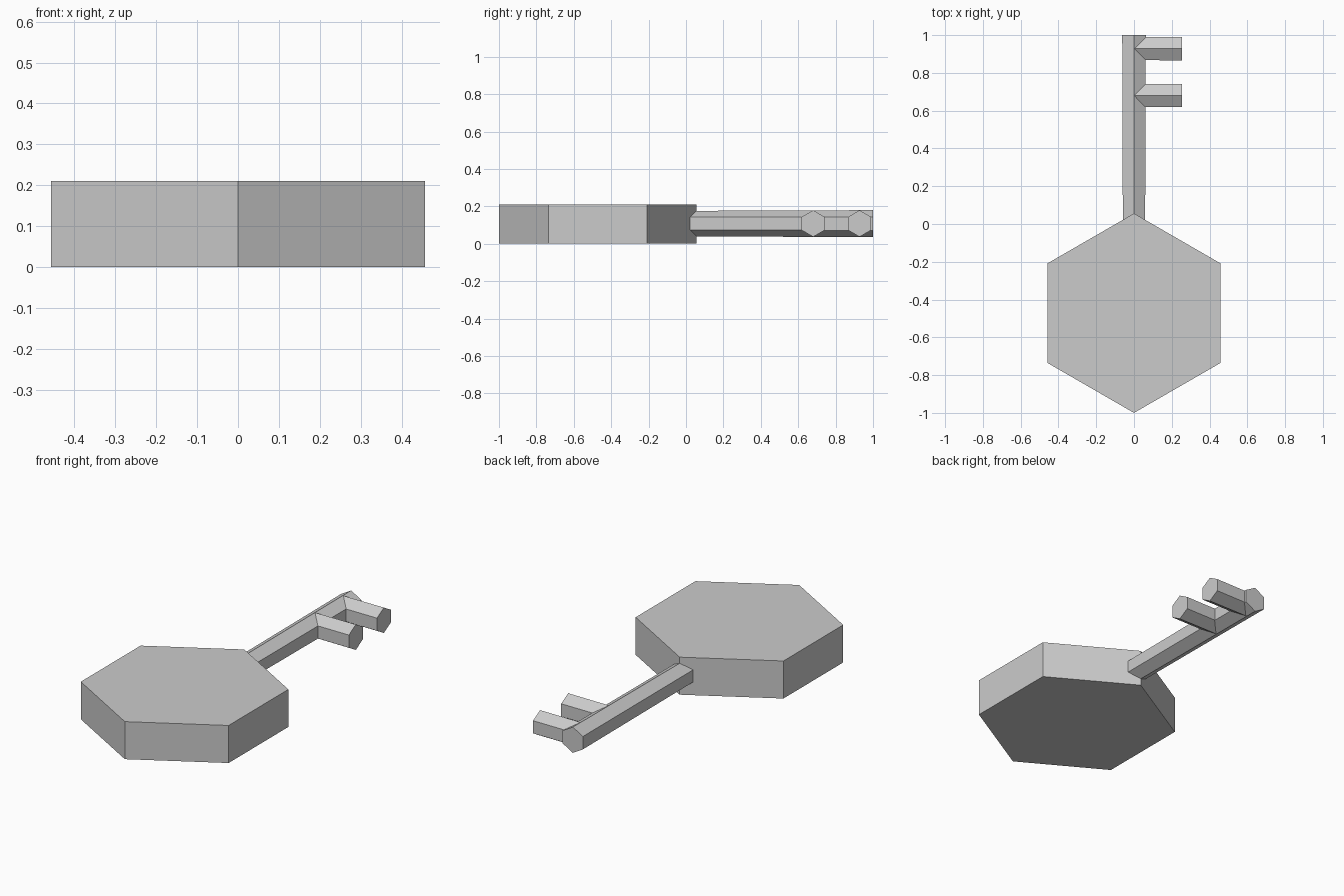
import bpy
from math import pi
from mathutils import Matrix, Vector

if "Cube" in bpy.data.objects:
    bpy.data.objects.remove(bpy.data.objects["Cube"])


def hex_prism(name, start, end, r_start, r_end, basis):
    """Six-sided prism from start to end; basis turns local z onto the axis."""
    start, end = Vector(start), Vector(end)
    bpy.ops.mesh.primitive_cone_add(vertices=6, radius1=r_start, radius2=r_end,
                                    depth=(end - start).length)
    ob = bpy.context.object
    ob.name = ob.data.name = name
    # the primitive's corners lie on local +-y
    ob.data.transform(Matrix.Translation((start + end) / 2) @ basis)
    return ob


# Hexagonal key head
hex_prism("key_head", (0, -0.472, 0), (0, -0.472, 0.21), 0.528, 0.528,
          Matrix.Identity(4))

# Shaft along y, ridge pointing up
along_y = Matrix.Rotation(-pi / 2, 4, 'X')
hex_prism("key_shaft", (0, -0.05, 0.107), (0, 1.0, 0.108), 0.068, 0.072, along_y)

# Two teeth along x, ridge pointing up
along_x = Matrix(((0, 0, 1, 0), (1, 0, 0, 0), (0, 1, 0, 0), (0, 0, 0, 1)))
for i, y in enumerate((0.68, 0.928)):
    hex_prism(f"key_tooth_{i + 1}", (0, y, 0.108), (0.253, y, 0.108),
              0.070, 0.071, along_x)
